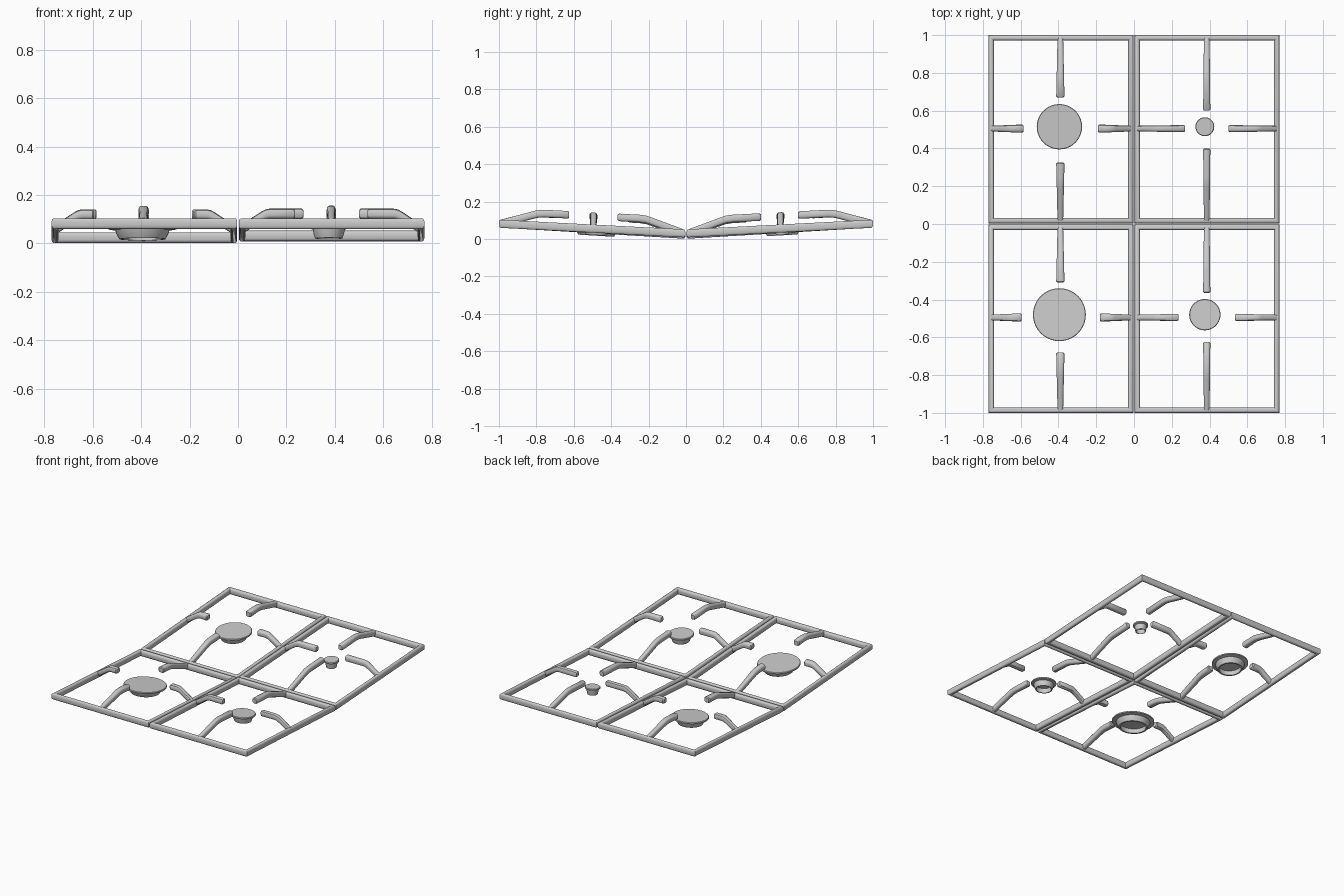
import bpy, bmesh, math
from mathutils import Vector

if "Cube" in bpy.data.objects:
    bpy.data.objects.remove(bpy.data.objects["Cube"])

metal = bpy.data.materials.new("grey_metal")
metal.use_nodes = True
GREY = (0.6, 0.6, 0.6, 1)
metal.diffuse_color = GREY
metal.node_tree.nodes["Principled BSDF"].inputs["Base Color"].default_value = GREY

BAR_W, BAR_H = 0.028, 0.044
SIDES = 12
UP = Vector((0, 0, 1))


def tilt(p, column):
    """Raise a point so each panel climbs away from the middle seam."""
    base, slope = (0.023, 0.06) if column < 0 else (0.03, 0.052)
    return Vector((p.x, p.y, p.z + base + slope * abs(p.y)))


def finish(name, bm, column):
    for v in bm.verts:
        v.co = tilt(v.co, column)
    bmesh.ops.recalc_face_normals(bm, faces=bm.faces)
    mesh = bpy.data.meshes.new(name)
    bm.to_mesh(mesh)
    bm.free()
    mesh.materials.append(metal)
    ob = bpy.data.objects.new(name, mesh)
    bpy.context.collection.objects.link(ob)
    bpy.ops.object.select_all(action="DESELECT")
    ob.select_set(True)
    bpy.context.view_layer.objects.active = ob
    bpy.ops.object.shade_smooth_by_angle(angle=math.radians(40))


def section(bm, centre, side, w, h):
    """Rounded-rectangle ring of vertices around a centre."""
    ring = []
    for i in range(SIDES):
        a = math.tau * (i + 0.5) / SIDES
        c, s = math.cos(a), math.sin(a)
        u = math.copysign(abs(c) ** 0.65, c) * w / 2
        v = math.copysign(abs(s) ** 0.65, s) * h / 2
        ring.append(bm.verts.new(centre + side * u + UP * v))
    return ring


def bridge(bm, a, b):
    for i in range(len(a)):
        j = (i + 1) % len(a)
        bm.faces.new((a[i], a[j], b[j], b[i]))


def frame(name, x0, x1, y0, y1, column):
    """Mitred rectangular ring of bar."""
    bm = bmesh.new()
    cx, cy = (x0 + x1) / 2, (y0 + y1) / 2
    hx, hy = (x1 - x0 - BAR_W) / 2, (y1 - y0 - BAR_W) / 2
    rings = []
    for sx, sy in ((-1, -1), (1, -1), (1, 1), (-1, 1)):
        corner = Vector((cx + sx * hx, cy + sy * hy, 0))
        rings.append(section(bm, corner, Vector((sx, sy, 0)), BAR_W, BAR_H))
    for i in range(4):
        bridge(bm, rings[i], rings[(i + 1) % 4])
    finish(name, bm, column)


def finger(name, start, end, knee, w0, w1, column):
    """Support arm that climbs from the frame, then runs level to its tip."""
    bm = bmesh.new()
    start, end = Vector((*start, 0)), Vector((*end, 0))
    length = (end - start).length
    d = (end - start).normalized()
    side = d.cross(UP)
    path = [(0.012, 0.002, 1), (knee * 0.85, 0.055, 1), (knee, 0.064, 1),
            (knee * 1.15, 0.067, 1), (length - 0.006, 0.067, 1), (length, 0.067, 0.75)]
    rings = []
    for s, z, k in path:
        w = w0 + (w1 - w0) * s / length
        rings.append(section(bm, start + d * s + UP * z, side, w * k, 0.041 * k))
    for a, b in zip(rings, rings[1:]):
        bridge(bm, a, b)
    bm.faces.new(rings[0])
    bm.faces.new(rings[-1])
    finish(name, bm, column)


def burner(name, x, y, r, column):
    """Flat cap over a tapered cup that is hollow underneath."""
    bm = bmesh.new()
    profile = [(r - 0.003, 0.018), (r, 0.015), (r, 0.007), (r * 0.8, 0.003),
               (r * 0.76, -0.014), (r * 0.68, -0.034), (r * 0.6, -0.034), (r * 0.62, 0)]
    rings = []
    for rad, z in profile:
        rings.append([bm.verts.new((x + rad * math.cos(math.tau * i / 40),
                                    y + rad * math.sin(math.tau * i / 40), z))
                      for i in range(40)])
    for a, b in zip(rings, rings[1:]):
        bridge(bm, a, b)
    bm.faces.new(rings[0])
    bm.faces.new(rings[-1])
    finish(name, bm, column)


# name, column, row, burner radius, tip positions: outer x, inner x, outer y, inner y
panels = [
    ("back_right", -1, 1, 0.12, 0.585, 0.19, 0.67, 0.325),
    ("back_left", 1, 1, 0.05, 0.5, 0.27, 0.6, 0.4),
    ("front_right", -1, -1, 0.14, 0.595, 0.18, 0.68, 0.31),
    ("front_left", 1, -1, 0.083, 0.535, 0.235, 0.625, 0.365),
]
EDGE, SEAM = 0.77, 0.003
for name, sx, sy, r, xo, xi, yo, yi in panels:
    xs = sorted((sx * SEAM, sx * EDGE))
    ys = sorted((sy * SEAM, sy * 1.0))
    frame(name + "_grate_frame", *xs, *ys, sx)
    fx = -0.39 if sx < 0 else 0.385
    fy = 0.505 if sy > 0 else -0.495
    tip = 0.045 if sx < 0 else 0.039
    finger(name + "_outer_side_finger", (sx * EDGE, fy), (sx * xo, fy), 0.11, 0.03, tip, sx)
    finger(name + "_inner_side_finger", (sx * SEAM, fy), (sx * xi, fy), 0.11, 0.03, tip, sx)
    finger(name + "_outer_end_finger", (fx, sy), (fx, sy * yo), 0.21, 0.03, tip, sx)
    finger(name + "_inner_end_finger", (fx, sy * SEAM), (fx, sy * yi), 0.21, 0.03, tip, sx)
    bx = -0.395 if sx < 0 else 0.375
    by = 0.515 if sy > 0 else -0.48
    burner(name + "_burner", bx, by, r, sx)
